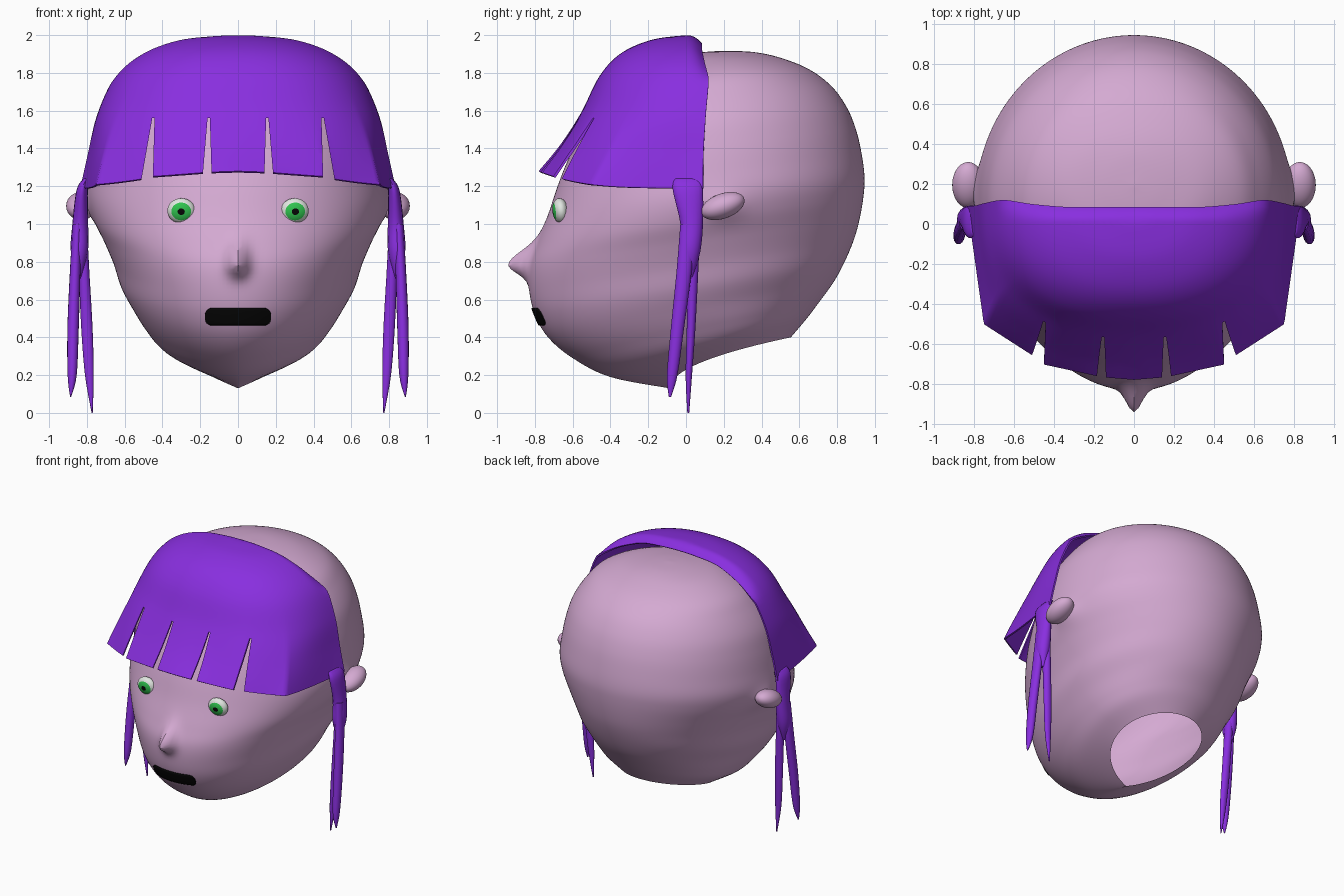
import bpy, bmesh, math
from mathutils import Vector
from mathutils.bvhtree import BVHTree

if "Cube" in bpy.data.objects:
    bpy.data.objects.remove(bpy.data.objects["Cube"])


def material(name, rgb):
    m = bpy.data.materials.new(name)
    m.diffuse_color = (*rgb, 1)
    m.use_nodes = True
    m.node_tree.nodes["Principled BSDF"].inputs["Base Color"].default_value = m.diffuse_color
    return m


SKIN = material("pink_skin", (0.66, 0.40, 0.645))
HAIR = material("purple_hair", (0.25, 0.028, 0.74))
WHITE = material("eye_white", (0.75, 0.79, 0.75))
GREEN = material("iris_green", (0.03, 0.56, 0.08))
BLACK = material("black", (0.002, 0.002, 0.002))


def finish(name, verts, faces, mats, angle=40):
    me = bpy.data.meshes.new(name)
    me.from_pydata(verts, [], faces)
    bm = bmesh.new()
    bm.from_mesh(me)
    bmesh.ops.remove_doubles(bm, verts=bm.verts, dist=1e-5)
    bmesh.ops.recalc_face_normals(bm, faces=bm.faces)
    bm.to_mesh(me)
    bm.free()
    for m in mats:
        me.materials.append(m)
    ob = bpy.data.objects.new(name, me)
    bpy.context.collection.objects.link(ob)
    smooth(ob, angle)
    return ob


def smooth(ob, angle=40):
    bpy.ops.object.select_all(action='DESELECT')
    bpy.context.view_layer.objects.active = ob
    ob.select_set(True)
    bpy.ops.object.shade_smooth_by_angle(angle=math.radians(angle))


def spline(rows, sub):
    """Catmull-Rom through rows of numbers."""
    out = []
    for i in range(len(rows) - 1):
        a, b, c, d = (rows[min(max(k, 0), len(rows) - 1)] for k in range(i - 1, i + 3))
        for s in range(sub):
            t = s / sub
            out.append([0.5 * (2 * q + (r - p) * t + (2 * p - 5 * q + 4 * r - u) * t * t
                               + (3 * q - p - 3 * r + u) * t ** 3)
                        for p, q, r, u in zip(a, b, c, d)])
    return out + [list(rows[-1])]


def loft(rings, closed=True):
    """Vertices and faces joining equal rings; closed rings get end caps."""
    n = len(rings[0])
    verts = [v for r in rings for v in r]
    faces = []
    for i in range(len(rings) - 1):
        for j in range(n if closed else n - 1):
            k = (j + 1) % n
            faces.append((i * n + j, i * n + k, (i + 1) * n + k, (i + 1) * n + j))
    if closed:
        faces += [tuple(range(n)), tuple(range(len(verts) - n, len(verts)))]
    return verts, faces


# Head: tilted rings (front y, front z, back y, back z, half width, widest y, rise)
HEAD = [
    (-0.085, 0.13, 0.555, 0.40, 0.31, 0.24, 0.50),
    (-0.40, 0.19, 0.64, 0.50, 0.43, 0.20, 0.75),
    (-0.60, 0.29, 0.70, 0.58, 0.50, 0.16, 0.85),
    (-0.73, 0.40, 0.78, 0.69, 0.56, 0.12, 0.95),
    (-0.80, 0.52, 0.84, 0.80, 0.62, 0.12, 1),
    (-0.83, 0.65, 0.89, 0.92, 0.66, 0.12, 1),
    (-0.83, 0.78, 0.92, 1.03, 0.71, 0.12, 1),
    (-0.79, 0.90, 0.94, 1.15, 0.765, 0.12, 1),
    (-0.73, 1.05, 0.945, 1.25, 0.79, 0.12, 1),
    (-0.68, 1.20, 0.93, 1.37, 0.775, 0.12, 1),
    (-0.62, 1.35, 0.90, 1.50, 0.75, 0.12, 1),
    (-0.54, 1.50, 0.85, 1.62, 0.71, 0.12, 1),
    (-0.43, 1.65, 0.77, 1.73, 0.63, 0.14, 1),
    (-0.30, 1.77, 0.65, 1.82, 0.53, 0.17, 1),
    (-0.12, 1.87, 0.50, 1.88, 0.36, 0.19, 1),
    (0.05, 1.905, 0.36, 1.91, 0.17, 0.20, 1),
    (0.19, 1.917, 0.21, 1.917, 0.01, 0.20, 1)]
rings = []
for yf, zf, yb, zb, w, yc, rise in spline(HEAD, 6):
    ring = []
    for j in range(192):
        a = 2 * math.pi * j / 192
        x, s = w * math.cos(a), math.sin(a)
        y = yc + s * ((yb - yc) if s > 0 else (yc - yf))
        z = zf + (zb - zf) * max((y - yf) / (yb - yf), 0) ** rise
        if y < 0:  # nose bump
            y -= 0.112 * math.exp(-(x / 0.052) ** 2 - ((z - 0.785) / (0.10 if z > 0.785 else 0.06)) ** 2)
        # swelling at the root of each ear
        x += math.copysign(0.03, x) * math.exp(-((y - 0.19) / 0.11) ** 2 - ((z - 1.09) / 0.07) ** 2) * (abs(x) > 0.4)
        ring.append((x, y, z))
    rings.append(ring)
hv, hf = loft(rings)
del hf[-2]  # the neck stays open
finish("head", hv, hf, [SKIN], 30)
skin_tree = BVHTree.FromPolygons([Vector(v) for v in hv], hf)


def on_face(x, z):
    return skin_tree.ray_cast(Vector((x, -2, z)), Vector((0, 1, 0)))[0]


# Mouth: thin rounded plate following the face
W, H, R = 0.173, 0.045, 0.035
rows = []
for i in range(29):
    x = W * math.sin(math.pi * (i / 28 - 0.5))
    d = max(0, abs(x) - (W - R))
    h = H - R + math.sqrt(max(R * R - d * d, 0))
    rows.append([on_face(x, 0.51 + h * (k / 4 - 1)) - Vector((0, 0.002, 0)) for k in range(9)])
mouth = finish("mouth", *loft(rows, False), [BLACK])
mod = mouth.modifiers.new("thickness", 'SOLIDIFY')
mod.thickness, mod.offset = 0.009, 0


def ball(name, centre, radii, tilt, mats, bands=None):
    """Ellipsoid with its pole facing -y; bands colour it by angle from the pole."""
    rs = []
    for i in range(25):
        p = math.pi * min(max(i / 24, 0.002), 0.998)
        ring = []
        for j in range(32):
            a = 2 * math.pi * j / 32
            ring.append((radii[0] * math.sin(p) * math.cos(a), -radii[1] * math.cos(p),
                         radii[2] * math.sin(p) * math.sin(a)))
        rs.append(ring)
    ob = finish(name, *loft(rs), mats, 60)
    if bands:
        for poly in ob.data.polygons:
            p = math.acos(max(-1, min(1, -poly.center.y / radii[1])))
            poly.material_index = sum(p < math.radians(b) for b in bands)
    ob.location, ob.rotation_euler = centre, tilt


# Eyes and ears
for side, s, turn in (("left", -1, -0.02), ("right", 1, 0.10)):
    surf = on_face(0.3 * s, 1.07)
    ball(side + "_eye", (0.3 * s, surf.y - 0.003, 1.07), (0.074, 0.042, 0.067),
         (0.12, 0, turn), [WHITE, GREEN, BLACK], (45, 15))
    ball(side + "_ear", (0.83 * s, 0.195, 1.095), (0.08, 0.12, 0.066),
         (math.radians(20), 0, 0), [SKIN])

# Fringe: half-round sections (side z, front y, half width, squareness, front lift, back y)
FRINGE = [
    (1.19, -0.78, 0.835, 2.95, 0.09, 0.09),
    (1.37, -0.665, 0.795, 2.8, 0.05, 0.092),
    (1.58, -0.555, 0.745, 2.5, 0.01, 0.105),
    (1.78, -0.46, 0.65, 2.4, 0, 0.12),
    (1.90, -0.35, 0.51, 2.3, 0, 0.10),
    (1.97, -0.20, 0.33, 2.2, 0, 0.085),
    (1.995, -0.05, 0.14, 2.1, 0, 0.085),
    (2.0, 0.085, 0, 2, 0, 0.085)]
# Cornered outline of the lower edge, as shares of half width and depth
EDGE = [(1, 0), (0.9, 0.68), (0.6, 0.865), (0.55, 0.91), (0.19, 0.985), (0, 1)]


def cornered(u, f):
    """Point of the cornered outline in the direction (u, f)."""
    for (x0, y0), (x1, y1) in zip(EDGE, EDGE[1:]):
        c0, c1 = x0 * f - y0 * u, x1 * f - y1 * u
        if c0 >= 0 >= c1 and c0 != c1:
            t = c0 / (c0 - c1)
            return x0 + (x1 - x0) * t, y0 + (y1 - y0) * t
    return u, f


rings = []
for z, yf, w, n, lift, back in spline(FRINGE, 6)[:-1] + [FRINGE[-1]]:
    ring = []
    k = max(0, min(1, lift / 0.09))
    for j in range(97):
        a = math.pi * j / 96
        c, s = math.cos(a), max(math.sin(a), 0)
        f = s ** (2 / n) if s > 1e-6 else 0
        u = abs(c) ** (2 / n)
        eu, ef = cornered(u, f)
        u, f = u + (eu - u) * k, f + (ef - f) * k
        y = back - (back - yf) * f
        drop = 0.05 * max(0, (y - 0.01) / 0.08) ** 2 * max(0, min(1, (z - 1.75) / 0.2))
        ring.append((math.copysign(u, c) * w, y, z + lift * f ** 4 - drop))
    rings.append(ring)
fv, ff = loft(rings, False)
fringe = finish("fringe", fv, ff, [HAIR])
# solidify towards the head whichever way the normals came out
mid = min(fringe.data.polygons, key=lambda p: (p.center - Vector((0, -0.6, 1.5))).length)
mod = fringe.modifiers.new("thickness", 'SOLIDIFY')
mod.thickness, mod.offset = 0.012, (-1 if mid.normal.y < 0 else 1)

# Notches cut into the fringe: (apex x, lower inner x, lower outer x) at z 1.56 and 1.1
cv, cf = [], []
for s in (-1, 1):
    for apex, x0, x1 in ((0.155, 0.135, 0.20), (0.448, 0.455, 0.535)):
        b = len(cv)
        for y in (-1.2, -0.3):
            cv += [(s * (apex - 0.006), y, 1.56), (s * (apex + 0.006), y, 1.56),
                   (s * x1, y, 1.1), (s * x0, y, 1.1)]
        cf += [[b + k for k in f] for f in ((0, 1, 2, 3), (4, 5, 6, 7), (0, 1, 5, 4),
                                            (1, 2, 6, 5), (2, 3, 7, 6), (3, 0, 4, 7))]
cutter = finish("notch_cutter", cv, cf, [HAIR])
cutter.hide_render = True
mod = fringe.modifiers.new("notches", 'BOOLEAN')
mod.operation, mod.object, mod.solver = 'DIFFERENCE', cutter, 'EXACT'
bpy.context.view_layer.objects.active = fringe
for m in list(fringe.modifiers):
    bpy.ops.object.modifier_apply(modifier=m.name)
bpy.data.objects.remove(cutter)
smooth(fringe, 40)

# Side locks: (x, y, z, x radius, y radius) along each strand
LOCKS = {
    "lock": [(0.80, 0.01, 1.24, 0.018, 0.07), (0.825, 0.01, 1.18, 0.03, 0.08),
             (0.835, 0.03, 1.0, 0.042, 0.06), (0.84, 0.02, 0.85, 0.045, 0.055),
             (0.84, 0.015, 0.72, 0.01, 0.02)],
    "outer_strand": [(0.85, 0.01, 1.0, 0.025, 0.04), (0.862, -0.01, 0.75, 0.028, 0.04),
                     (0.873, -0.045, 0.45, 0.03, 0.035), (0.878, -0.073, 0.2, 0.024, 0.028),
                     (0.886, -0.085, 0.085, 0.003, 0.006)],
    "inner_strand": [(0.825, 0.04, 1.0, 0.025, 0.035), (0.815, 0.035, 0.75, 0.028, 0.03),
                     (0.80, 0.027, 0.45, 0.03, 0.023), (0.787, 0.015, 0.2, 0.023, 0.017),
                     (0.772, 0.012, 0.0, 0.003, 0.005)]}
for side, s in (("left", -1), ("right", 1)):
    for name, path in LOCKS.items():
        rs = [[(s * (x + rx * math.cos(k * math.pi / 8)), y + ry * math.sin(k * math.pi / 8), z)
               for k in range(16)] for x, y, z, rx, ry in spline(path, 5)]
        finish(side + "_" + name, *loft(rs), [HAIR], 60)
